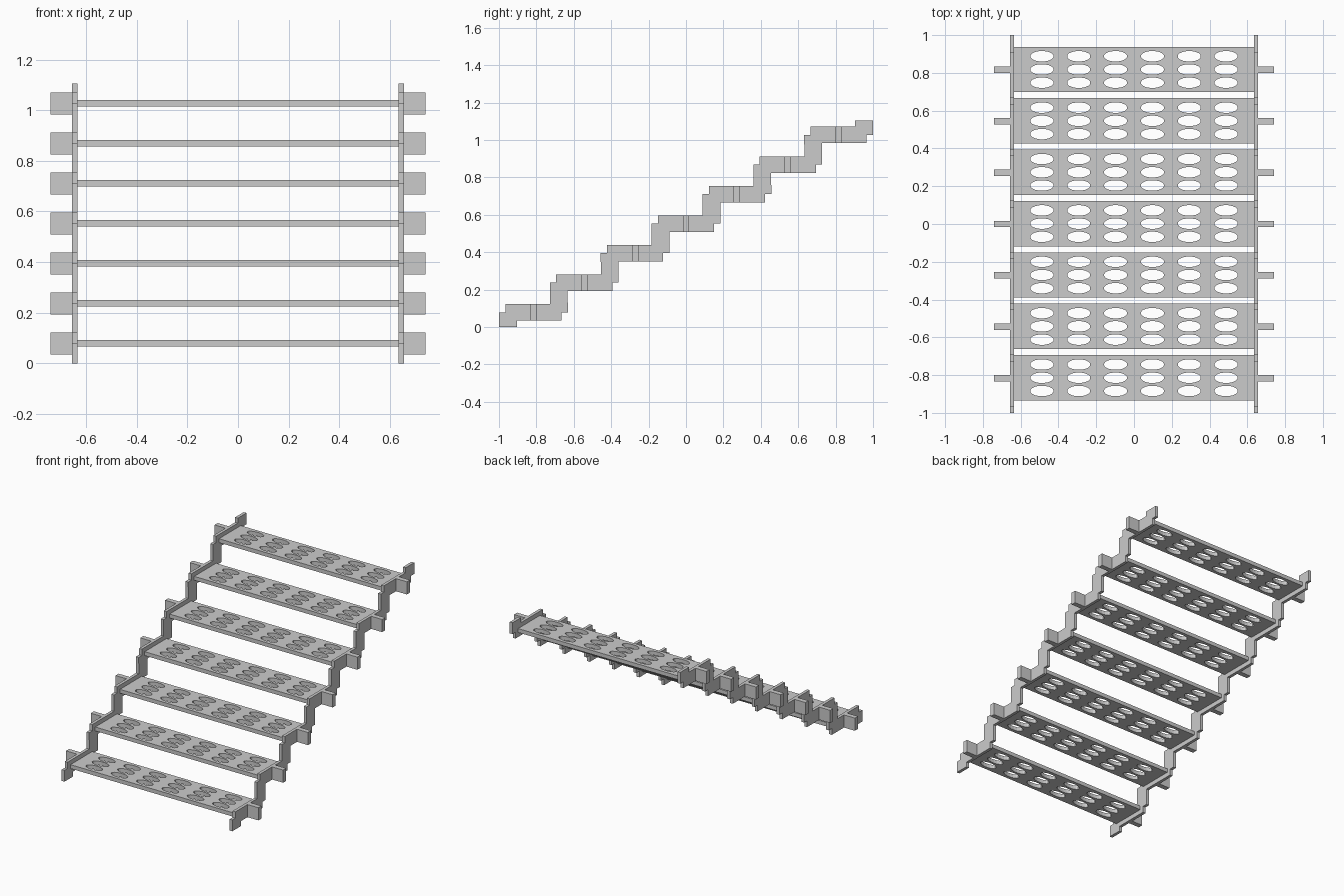
import bpy, bmesh
from math import cos, sin, pi

if "Cube" in bpy.data.objects:
    bpy.data.objects.remove(bpy.data.objects["Cube"])

STEPS, RUN, RISE = 7, 0.272, 0.158
X_IN, X_OUT, X_TAB = 0.635, 0.656, 0.74


def centre(i):
    return RUN * (i - 3), 0.0785 + RISE * i


def add_mesh(name, bm):
    bmesh.ops.recalc_face_normals(bm, faces=bm.faces)
    me = bpy.data.meshes.new(name)
    bm.to_mesh(me)
    bm.free()
    ob = bpy.data.objects.new(name, me)
    bpy.context.collection.objects.link(ob)
    return ob


def box(name, x0, x1, y0, y1, z0, z1):
    bm = bmesh.new()
    bmesh.ops.create_cube(bm, size=1)
    for v in bm.verts:
        v.co = ((x0 + x1) / 2 + v.co.x * (x1 - x0),
                (y0 + y1) / 2 + v.co.y * (y1 - y0),
                (z0 + z1) / 2 + v.co.z * (z1 - z0))
    return add_mesh(name, bm)


# Zigzag stringer profile in the side plane
upper, lower = [], []
for i in range(STEPS):
    y, z = centre(i)
    bottom = 0 if i == 0 else z - RISE + 0.044
    top = z + 0.0785 if i == STEPS - 1 else z + 0.044
    if i == 0:
        upper.append((y - 0.184, 0))
        lower.append((y - 0.0885, 0))
    upper += [(y - 0.184, z), (y - 0.15, z), (y - 0.15, z + 0.044), (y + 0.0885, z + 0.044)]
    lower += [(y - 0.0885, z - 0.044), (y + 0.15, z - 0.044), (y + 0.15, z), (y + 0.184, z)]
    if i == STEPS - 1:
        upper.append((y + 0.0885, top))
        lower.append((y + 0.184, top))
profile = upper + lower[::-1]

# Side stringers and outer tabs, both sides
for side, s in (("left", -1), ("right", 1)):
    bm = bmesh.new()
    face = bm.faces.new([bm.verts.new((s * X_IN, y, z)) for y, z in profile])
    ext = bmesh.ops.extrude_face_region(bm, geom=[face])
    for v in ext["geom"]:
        if isinstance(v, bmesh.types.BMVert):
            v.co.x = s * X_OUT
    add_mesh(side + "_stringer", bm)
    for i in range(STEPS):
        y, z = centre(i)
        xa, xb = sorted((s * (X_OUT - 0.003), s * X_TAB))
        box(f"{side}_tab_{i + 1}", xa, xb, y - 0.017, y + 0.017, z - 0.044, z + 0.044)

# Perforated tread: filled outline with oval holes, extruded
curve = bpy.data.curves.new("tread_outline", 'CURVE')
curve.dimensions = '2D'
curve.fill_mode = 'BOTH'
curve.extrude = 0.0135


def loop(points):
    sp = curve.splines.new('POLY')
    sp.points.add(len(points) - 1)
    for p, (x, y) in zip(sp.points, points):
        p.co = (x, y, 0, 1)
    sp.use_cyclic_u = True


w, d = X_IN + 0.001, 0.12
loop([(-w, -d), (w, -d), (w, d), (-w, d)])
N = 16
for col in range(6):
    for row in range(3):
        cx, cy = (col - 2.5) * 0.195, (row - 1) * 0.07
        loop([(cx + 0.062 * cos(2 * pi * (k + 0.5) / N),
               cy + 0.028 * sin(2 * pi * (k + 0.5) / N)) for k in range(N)])

temp = bpy.data.objects.new("tread_outline", curve)
bpy.context.collection.objects.link(temp)
bpy.context.view_layer.update()
dg = bpy.context.evaluated_depsgraph_get()
raw = bpy.data.meshes.new_from_object(temp.evaluated_get(dg))
bpy.data.objects.remove(temp)
bm = bmesh.new()
bm.from_mesh(raw)
bmesh.ops.remove_doubles(bm, verts=bm.verts, dist=0.0001)
for f in bm.faces:
    f.smooth = False
first = add_mesh("tread_1", bm)
for i in range(STEPS):
    y, z = centre(i)
    ob = first
    if i:
        ob = bpy.data.objects.new(f"tread_{i + 1}", first.data)
        bpy.context.collection.objects.link(ob)
    ob.location = (0, y + 0.002, z + 0.001)
